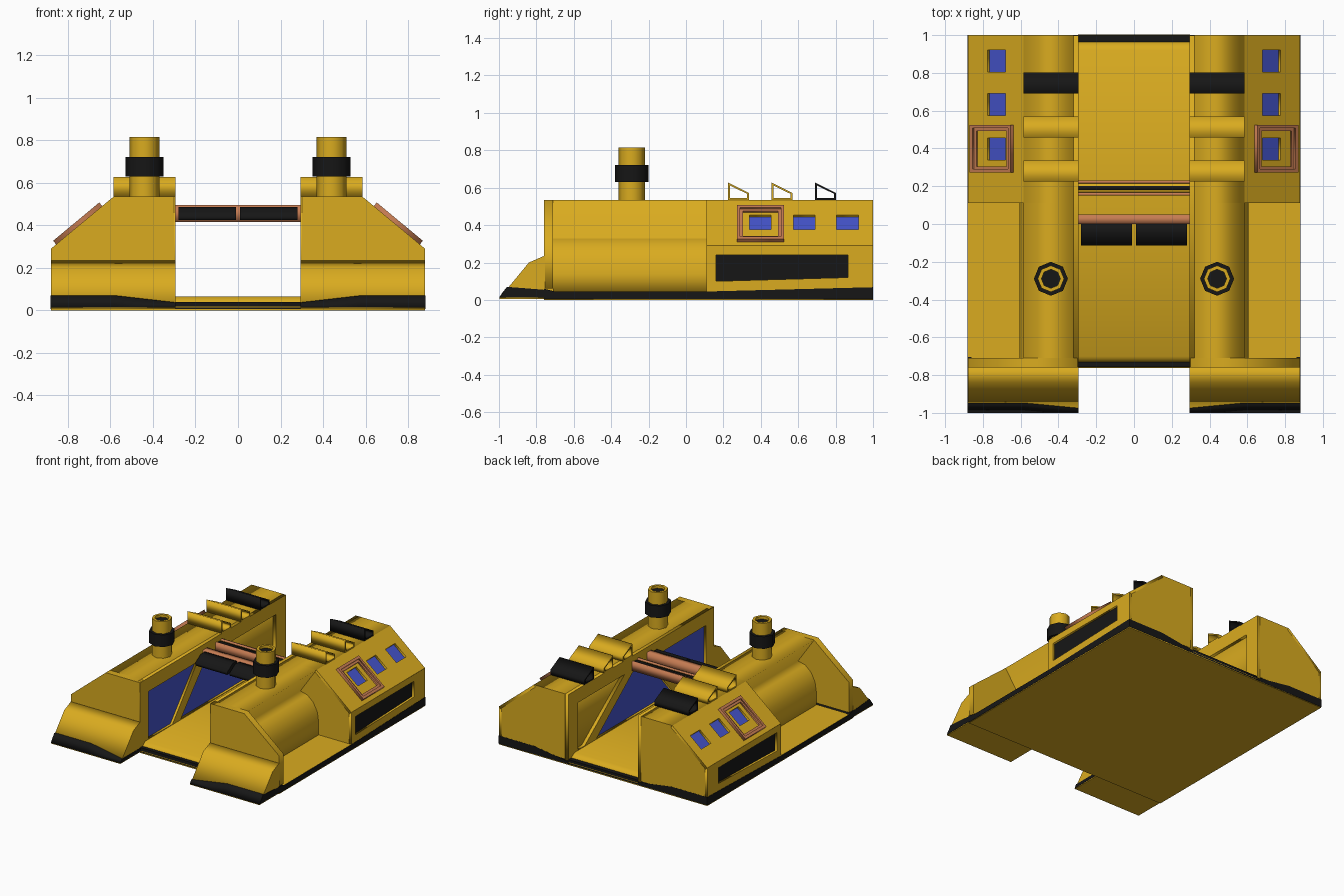
import bpy, bmesh, math

if "Cube" in bpy.data.objects:
    bpy.data.objects.remove(bpy.data.objects["Cube"])


def material(name, rgb):
    m = bpy.data.materials.new(name)
    m.diffuse_color = (*rgb, 1)
    m.use_nodes = True
    m.node_tree.nodes["Principled BSDF"].inputs["Base Color"].default_value = m.diffuse_color
    return m


GOLD = material("gold", (0.70, 0.41, 0.014))
BLACK = material("black", (0.008, 0.008, 0.008))
BLUE = material("blue_glass", (0.06, 0.09, 0.60))
COPPER = material("copper", (0.56, 0.20, 0.085))

# Profile planes: (u, v, depth) -> world position
YZ = lambda u, v, w: (w, u, v)      # side profile, depth along x
XZ = lambda u, v, w: (u, w, v)      # front profile, depth along y
XY = lambda u, v, w: (u, v, w)      # plan profile, depth along z
SLOPE = lambda u, v, w: (0.585 + 0.769 * v + 0.639 * w, u, 0.535 - 0.639 * v + 0.769 * w)


def prism(name, loops, plane, a, b, mat, mirror=True):
    """Extruded outline; any loops after the first are holes."""
    cu = bpy.data.curves.new(name, 'CURVE')
    cu.dimensions, cu.fill_mode, cu.extrude = '2D', 'BOTH', 0.5
    for pts in loops:
        sp = cu.splines.new('POLY')
        sp.points.add(len(pts) - 1)
        for p, (u, v) in zip(sp.points, pts):
            p.co = (u, v, 0, 1)
        sp.use_cyclic_u = True
    tmp = bpy.data.objects.new(name + "_outline", cu)
    bpy.context.collection.objects.link(tmp)
    dg = bpy.context.evaluated_depsgraph_get()
    me = bpy.data.meshes.new_from_object(tmp.evaluated_get(dg))
    bpy.data.objects.remove(tmp)
    bpy.data.curves.remove(cu)
    bm = bmesh.new()
    bm.from_mesh(me)
    for v in bm.verts:
        v.co = plane(v.co.x, v.co.y, a + (b - a) * (v.co.z + 0.5))
    bmesh.ops.remove_doubles(bm, verts=bm.verts, dist=1e-5)
    bmesh.ops.recalc_face_normals(bm, faces=bm.faces)
    bm.to_mesh(me)
    bm.free()
    me.materials.clear()
    me.materials.append(mat)
    ob = bpy.data.objects.new(name, me)
    bpy.context.collection.objects.link(ob)
    if mirror:
        ob.modifiers.new("Mirror", 'MIRROR').use_mirror_merge = False
    return ob


def rect(u0, u1, v0, v1):
    return [(u0, v0), (u1, v0), (u1, v1), (u0, v1)]


def octagon(r, x=0.44, y=-0.29):
    return [(x + r * math.cos(i * math.pi / 4), y + r * math.sin(i * math.pi / 4)) for i in range(8)]


# Underside, black skirts and centre deck
prism("underside", [rect(-0.88, 0.88, -0.76, 1.0)], XY, 0, 0.006, GOLD, False)
prism("base_skirt", [rect(-0.88, 0.88, -0.758, 0.998)], XY, 0.006, 0.04, BLACK, False)
prism("side_skirt", [[(-0.76, 0.006), (1.0, 0.006), (1.0, 0.068), (0.11, 0.045), (-0.70, 0.045), (-0.76, 0.06)]],
      YZ, 0.86, 0.882, BLACK)
prism("rear_skirt", [[(0.295, 0.006), (0.88, 0.006), (0.88, 0.067), (0.58, 0.067), (0.295, 0.025)]],
      XZ, 0.98, 1.001, BLACK)
prism("centre_deck", [[(-0.762, 0.014), (-0.70, 0.065), (0.92, 0.065), (1.002, 0.018)]],
      YZ, -0.297, 0.297, GOLD, False)

# Front bumpers with a black lip that tapers inwards
prism("bumper", [[(-0.995, 0.012), (-0.84, 0.2), (-0.755, 0.237), (-0.755, 0.012)]], YZ, 0.295, 0.88, GOLD)
lip = [[(-1.0, 0.012), (-0.957, 0.07), (-0.755, 0.054), (-0.755, 0.012)]]
prism("bumper_lip_outer", lip, YZ, 0.58, 0.882, BLACK)
inner = prism("bumper_lip_inner", lip, YZ, 0.293, 0.58, BLACK)
for v in inner.data.vertices:
    if v.co.x < 0.3 and v.co.z > 0.03:
        v.co.z = 0.037
        v.co.y = min(v.co.y, -0.983) if v.co.y < -0.9 else v.co.y
prism("bumper_underside", [rect(0.295, 0.88, -0.998, -0.755)], XY, 0.006, 0.013, GOLD)

# Hull: front wall, undercut drum section, rear block
prism("front_wall", [[(0.3, 0.06), (0.88, 0.06), (0.88, 0.29), (0.585, 0.535), (0.3, 0.535)]],
      XZ, -0.76, -0.71, GOLD)
drum = [(0.45 + 0.155 * math.sin(math.radians(a)), 0.14 + 0.2 * math.cos(math.radians(a)))
        for a in (90, 67.5, 45, 22.5, 0)]
prism("drum_section", [[(0.32, 0.04), (0.605, 0.04)] + drum + [(0.585, 0.535), (0.32, 0.535)]],
      XZ, -0.712, 0.112, GOLD)
prism("side_floor", [rect(0.58, 0.88, -0.715, 0.115)], XY, 0.038, 0.046, GOLD)
prism("rear_block", [[(0.32, 0.04), (0.86, 0.04), (0.86, 0.281), (0.572, 0.52), (0.585, 0.535), (0.32, 0.535)]],
      XZ, 0.11, 1.0, GOLD)

# Recessed windows on the sloped flank, black vent on the side
windows = [(0.34, 0.455), (0.575, 0.69), (0.805, 0.922)]
prism("slope_plate", [rect(0.11, 1.0, 0, 0.383)] + [rect(a, b, 0.125, 0.247) for a, b in windows],
      SLOPE, -0.021, 0, GOLD)
for i, (a, b) in enumerate(windows):
    prism(f"side_window_{i + 1}", [rect(a, b, 0.12, 0.25)], SLOPE, -0.025, -0.016, BLUE)
vent = [(0.16, 0.10), (0.865, 0.12), (0.865, 0.24), (0.16, 0.24)]
prism("side_plate", [rect(0.11, 1.0, 0.045, 0.29), vent], YZ, 0.858, 0.88, GOLD)
prism("side_vent", [rect(0.15, 0.875, 0.095, 0.25)], YZ, 0.855, 0.864, BLACK)

# Copper window surround, stepped
prism("window_surround_outer", [rect(0.272, 0.525, 0.07, 0.352), rect(0.29, 0.507, 0.09, 0.332)],
      SLOPE, -0.005, 0.022, COPPER)
prism("window_surround_inner", [rect(0.288, 0.509, 0.088, 0.334), rect(0.305, 0.492, 0.107, 0.315)],
      SLOPE, -0.005, 0.012, COPPER)

# Inner walls: braced frame over blue glass
prism("inner_frame", [rect(-0.759, 0.999, 0.03, 0.535),
                      [(-0.66, 0.07), (-0.37, 0.07), (-0.07, 0.43), (-0.66, 0.43)],
                      [(-0.27, 0.07), (0.66, 0.07), (0.22, 0.41), (0.03, 0.41)],
                      [(0.80, 0.07), (0.88, 0.07), (0.88, 0.43), (0.32, 0.43)]],
      YZ, 0.295, 0.322, GOLD)
prism("inner_glass", [[(-0.68, 0.055), (0.71, 0.055), (0.24, 0.435), (-0.68, 0.435)]],
      YZ, 0.312, 0.325, BLUE)

# Cross bridge with black hoods and slotted rear rail
prism("bridge_bar", [rect(0.0, 0.05, 0.415, 0.495)], YZ, -0.297, 0.297, COPPER, False)
prism("bridge_hood", [[(0.005, 0.487), (-0.05, 0.487), (-0.115, 0.445), (-0.115, 0.425), (0.005, 0.425)]],
      YZ, 0.01, 0.28, BLACK)
for n, y in (("front", 0.15), ("back", 0.215)):
    prism(f"rear_rail_{n}", [rect(y, y + 0.016, 0.425, 0.495)], YZ, -0.297, 0.297, COPPER, False)
prism("rear_rail_core", [rect(0.16, 0.22, 0.43, 0.485)], YZ, -0.297, 0.297, GOLD, False)
prism("rear_rail_slot", [rect(0.18, 0.2, 0.44, 0.489)], YZ, -0.297, 0.297, BLACK, False)

# Hollow roof scoops, the last one black
for i, (y, mat) in enumerate(((0.225, GOLD), (0.457, GOLD), (0.69, BLACK))):
    prism(f"roof_scoop_{i + 1}",
          [[(y, 0.535), (y + 0.112, 0.535), (y + 0.112, 0.572), (y, 0.628)],
           [(y + 0.01, 0.545), (y + 0.102, 0.545), (y + 0.102, 0.567), (y + 0.01, 0.612)]],
          YZ, 0.295, 0.585, mat)

# Octagonal chimneys
prism("chimney", [octagon(0.07), octagon(0.05)], XY, 0.53, 0.815, GOLD)
prism("chimney_band", [octagon(0.09), octagon(0.066)], XY, 0.63, 0.722, BLACK)
prism("chimney_bore", [octagon(0.053)], XY, 0.76, 0.795, BLACK)
